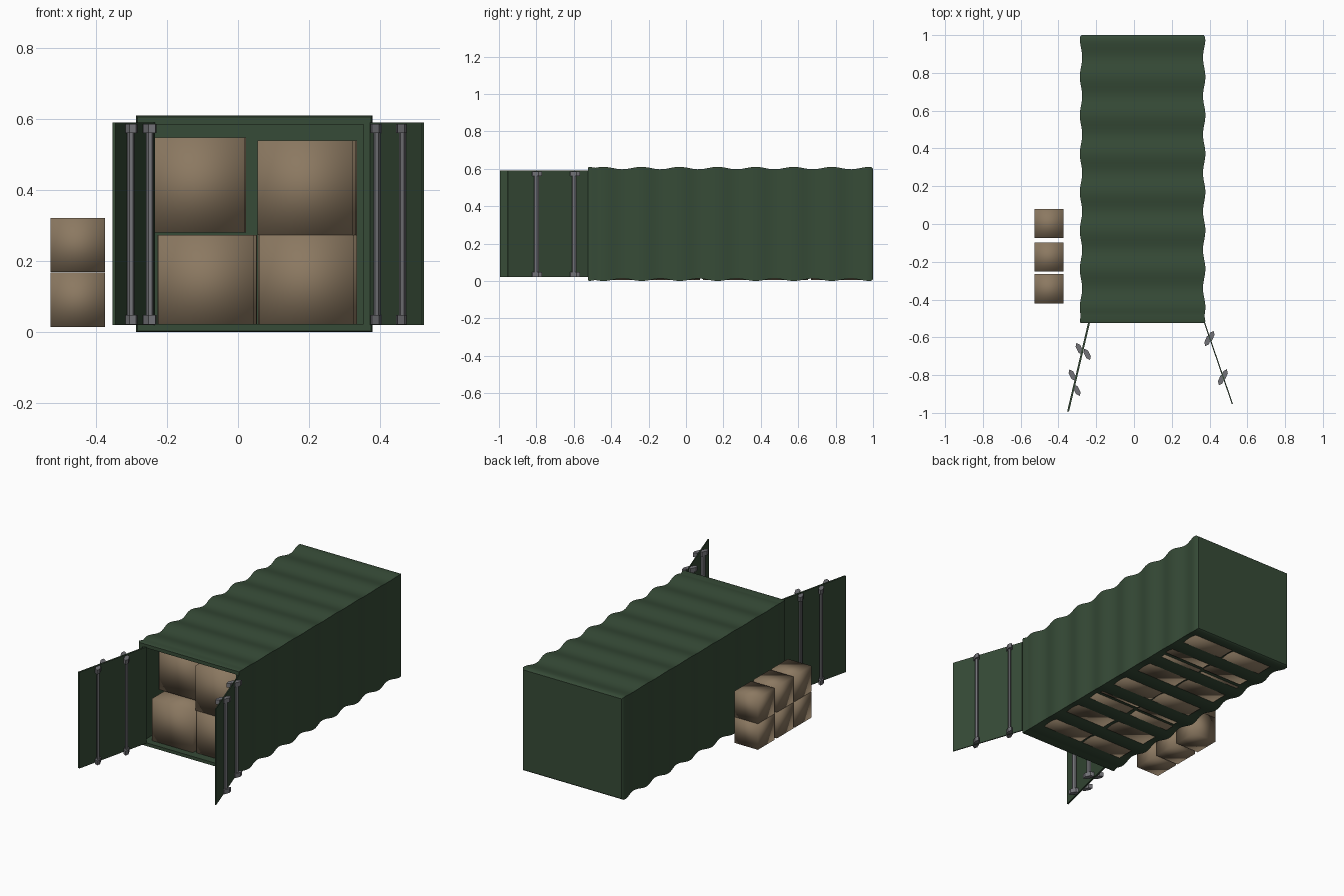
import bpy, bmesh, math, random
from mathutils import Vector

if "Cube" in bpy.data.objects:
    bpy.data.objects.remove(bpy.data.objects["Cube"])
random.seed(4)


def material(name, rgb):
    m = bpy.data.materials.new(name)
    m.diffuse_color = (*rgb, 1)
    m.use_nodes = True
    m.node_tree.nodes["Principled BSDF"].inputs["Base Color"].default_value = m.diffuse_color
    return m


GREEN = material("dark green paint", (0.037, 0.070, 0.038))
BROWN = material("cardboard brown", (0.26, 0.19, 0.12))
GREY = material("steel grey", (0.17, 0.17, 0.185))


def finish(name, bm, mat, smooth=None):
    bmesh.ops.recalc_face_normals(bm, faces=bm.faces)
    me = bpy.data.meshes.new(name)
    bm.to_mesh(me)
    bm.free()
    me.materials.append(mat)
    ob = bpy.data.objects.new(name, me)
    bpy.context.collection.objects.link(ob)
    if smooth:
        bpy.ops.object.select_all(action='DESELECT')
        ob.select_set(True)
        bpy.context.view_layer.objects.active = ob
        bpy.ops.object.shade_smooth_by_angle(angle=math.radians(smooth))
    return ob


def prism(bm, outline, z0, z1):
    low = [bm.verts.new((x, y, z0)) for x, y in outline]
    top = [bm.verts.new((x, y, z1)) for x, y in outline]
    bm.faces.new(low)
    bm.faces.new(top)
    n = len(low)
    for i in range(n):
        j = (i + 1) % n
        bm.faces.new((low[i], low[j], top[j], top[i]))


# container shell: corrugated outer skin, flat inner lining, open at the front
CX, CZ, HX, HZ = 0.0455, 0.305, 0.3325, 0.305
Y0, Y1, PERIOD = -0.525, 1.0, 0.2035


def ring(bm, y, hx, hz, cz=CZ):
    return [bm.verts.new((CX + sx * hx, y, cz + sz * hz))
            for sx, sz in ((-1, -1), (1, -1), (1, 1), (-1, 1))]


bm = bmesh.new()
rings = [ring(bm, 0.98, 0.308, 0.281, 0.304), ring(bm, Y0, 0.308, 0.281, 0.304),
         ring(bm, Y0, HX - 0.004, HZ - 0.004), ring(bm, Y0 + 0.01, HX, HZ)]
steps = 75
for i in range(2, steps):
    y = Y0 + (Y1 - 0.012 - Y0) * i / steps
    dip = 0.0065 * (1 + math.cos(2 * math.pi * (y + 0.34) / PERIOD))
    rings.append(ring(bm, y, HX - dip, HZ - dip))
rings.append(ring(bm, Y1 - 0.010, HX - 0.001, HZ - 0.001))
rings.append(ring(bm, Y1, HX - 0.009, HZ - 0.009))
for a, b in zip(rings, rings[1:]):
    for i in range(4):
        j = (i + 1) % 4
        bm.faces.new((a[i], a[j], b[j], b[i]))
bm.faces.new(rings[0])
bm.faces.new(rings[-1])
finish("container_shell", bm, GREEN, 50)


# doors: thin slabs swung open
def door(name, hinge, tip, thick):
    h, t = Vector(hinge), Vector(tip)
    d = (t - h).normalized()
    n = Vector((-d.y, d.x)) * thick / 2
    bm = bmesh.new()
    prism(bm, [h + n, t + n, t - n, h - n], 0.02, 0.59)
    finish(name, bm, GREEN)


door("left_door", (-0.238, -0.522), (-0.349, -0.993), 0.010)
door("right_door", (0.374, -0.525), (0.521, -0.953), 0.006)


# locking bars with a hexagonal bracket at each end
def lozenge(x, y, d, length, width):
    d = Vector(d).normalized()
    n = Vector((-d.y, d.x))
    return [Vector((x, y)) + d * length * u + n * width * v for u, v in
            ((1, 0), (0.5, 1), (-0.5, 1), (-1, 0), (-0.5, -1), (0.5, -1))]


def locking_bar(name, x, y, d):
    bm = bmesh.new()
    prism(bm, lozenge(x, y, d, 0.014, 0.008), 0.03, 0.58)
    for z in (0.022, 0.560):
        prism(bm, lozenge(x, y, d, 0.034, 0.013), z, z + 0.026)
    finish(name, bm, GREY)


for i, (x, y) in enumerate(((-0.290, -0.66), (-0.248, -0.69), (-0.327, -0.80), (-0.302, -0.88))):
    locking_bar(f"left_locking_bar_{i}", x, y, (0.03, -0.06))
for i, (x, y) in enumerate(((0.391, -0.616), (0.408, -0.597), (0.463, -0.823), (0.478, -0.800))):
    locking_bar(f"right_locking_bar_{i}", x, y, (0.03, 0.07))


# cardboard boxes, soft shaded
def carton(name, x0, x1, y0, y1, z0, z1):
    bm = bmesh.new()
    prism(bm, [(x0, y0), (x1, y0), (x1, y1), (x0, y1)], z0, z1)
    finish(name, bm, BROWN, 180)


# cargo inside: two columns, two layers
S = 0.267
for row in range(5):
    for col, x in enumerate((-0.217, 0.063)):
        for layer in range(2):
            j = random.uniform(-0.01, 0.006)
            y = -0.485 + row * 0.288 + col * 0.01
            x0, z0 = x + j, 0.006
            if layer:
                x0, z0 = (x - 0.03 + j, 0.281) if col == 0 else (x + j, 0.273)
                if row == 0 and col == 0:
                    y += 0.1
                    x0 = -0.247
                elif col == 0:
                    y += 0.04
            carton(f"cargo_box_{row}_{col}_{layer}", x0, x0 + S, y, y + S - 0.005, z0, 0.273 if not layer else z0 + S)

# stacked boxes beside the container
for i, y in enumerate((-0.42, -0.252, -0.075)):
    for k in range(2):
        z = 0.015 + k * 0.154
        carton(f"outside_box_{i}_{k}", -0.528, -0.374, y, y + 0.155, z, z + 0.153)
